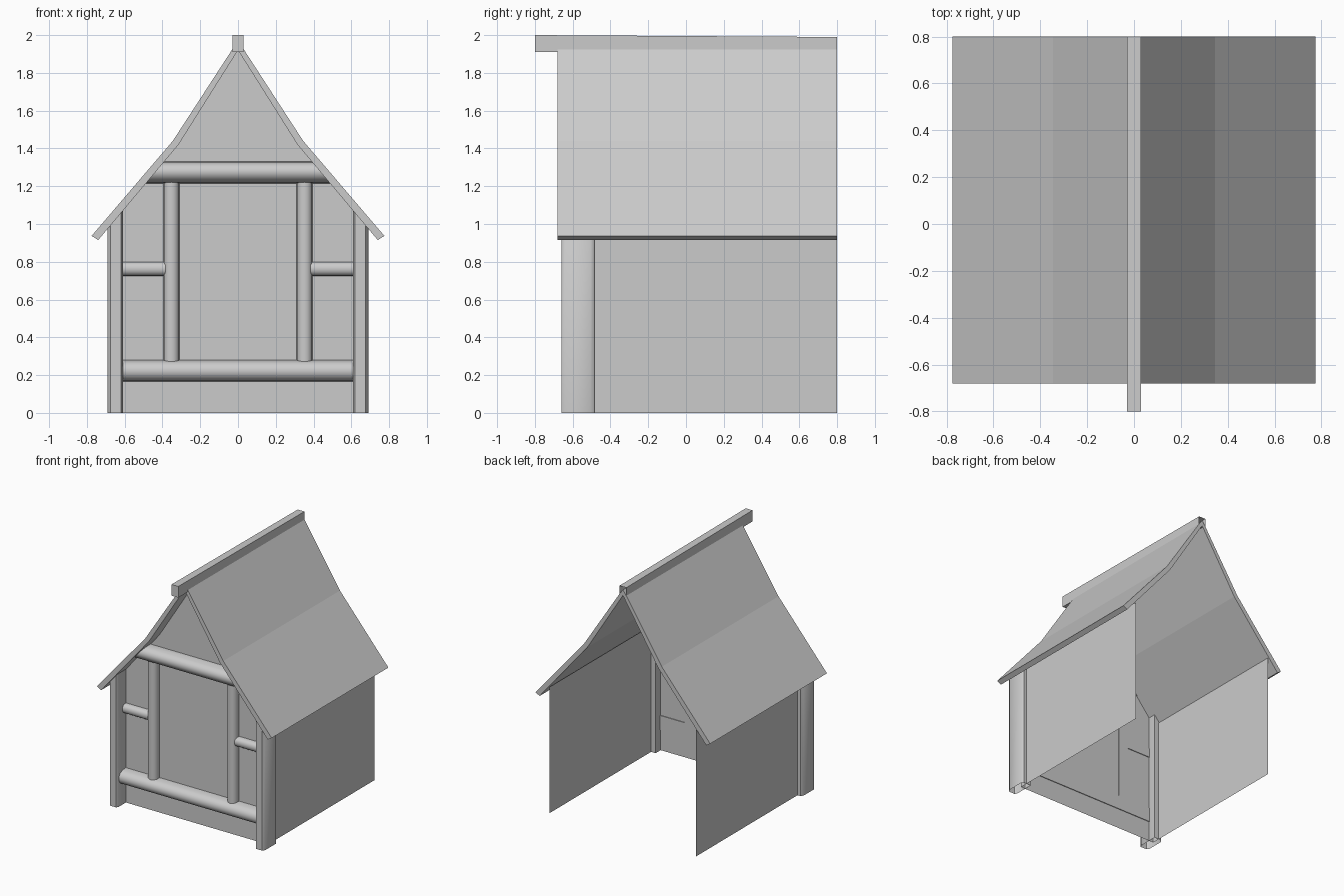
import bpy, bmesh, math

cube = bpy.data.objects.get("Cube")
if cube:
    bpy.data.objects.remove(cube, do_unlink=True)

grey = bpy.data.materials.new("plain_grey")
grey.use_nodes = True
grey.diffuse_color = (0.6, 0.6, 0.6, 1)
grey.node_tree.nodes["Principled BSDF"].inputs["Base Color"].default_value = (0.6, 0.6, 0.6, 1)

FRONT, BACK, WALL = -0.68, 0.8, -0.55
EAVE, BEND, APEX = (0.74, 0.915), (0.315, 1.42), (0.0, 1.92)   # underside of the roof


def underside(x):
    """Height of the roof underside at x."""
    x = abs(x)
    a, b = (APEX, BEND) if x < BEND[0] else (BEND, EAVE)
    return a[1] + (x - a[0]) / (b[0] - a[0]) * (b[1] - a[1])


def finish(name, bm, smooth=False):
    if len(bm.faces) > 1:
        bmesh.ops.recalc_face_normals(bm, faces=bm.faces)
    mesh = bpy.data.meshes.new(name)
    bm.to_mesh(mesh)
    bm.free()
    mesh.materials.append(grey)
    obj = bpy.data.objects.new(name, mesh)
    bpy.context.collection.objects.link(obj)
    if smooth:
        bpy.ops.object.select_all(action='DESELECT')
        obj.select_set(True)
        bpy.context.view_layer.objects.active = obj
        bpy.ops.object.shade_smooth_by_angle(angle=math.radians(50))
    return obj


def loft(name, rings, caps=(True, True), smooth=False):
    """Skin two matching rings of points, with optional end faces."""
    bm = bmesh.new()
    a, b = [[bm.verts.new(p) for p in ring] for ring in rings]
    for i in range(len(a)):
        j = (i + 1) % len(a)
        bm.faces.new((a[i], a[j], b[j], b[i]))
    for ring, cap in zip((a, b), caps):
        if cap:
            bm.faces.new(ring)
    return finish(name, bm, smooth)


def sheet(name, points):
    bm = bmesh.new()
    bm.faces.new([bm.verts.new(p) for p in points])
    return finish(name, bm)


def bulge(low, high, depth, n=8):
    """Half-round section: (position across, y) pairs, starting just behind the wall."""
    mid, half = (low + high) / 2, (high - low) / 2
    pts = []
    for i in range(n + 1):
        t = math.pi * i / n
        pts.append((mid - half * math.cos(t), WALL - depth * math.sin(t) ** 0.7))
    return [(low, WALL + 0.006)] + pts + [(high, WALL + 0.006)]


def beam(name, x0, x1, z0, z1, depth, under_roof=False):
    """Horizontal timber on the front wall, optionally cut along the roof slope."""
    section = bulge(z0, z1, depth)
    slope = (EAVE[0] - BEND[0]) / (BEND[1] - EAVE[1])
    cut = [(BEND[1] - z) * slope + BEND[0] if under_roof else None for z, y in section]
    rings = [[((-c if k == 0 else c) if under_roof else x, y, z)
              for (z, y), c in zip(section, cut)] for k, x in enumerate((x0, x1))]
    loft(name, rings, smooth=True)


# Shell: two side walls and a gabled front wall, open at the back
for side, label in ((1, "left"), (-1, "right")):
    x = side * 0.65
    wall = [(x, WALL, 0), (x, BACK, 0), (x, BACK, 1.012), (x, WALL, 1.012)]
    sheet(label + "_side_wall", wall if side > 0 else wall[::-1])
sheet("front_wall", [(-0.65, WALL, 0), (0.65, WALL, 0), (0.65, WALL, underside(0.65)),
                     (BEND[0], WALL, BEND[1]), (0, WALL, APEX[1]),
                     (-BEND[0], WALL, BEND[1]), (-0.65, WALL, underside(0.65))])

for side, label in ((1, "left"), (-1, "right")):
    # Corner post, topped along the roof slope, with chamfered outer corners
    plan = [(0.61, -0.645), (0.62, -0.66), (0.675, -0.66), (0.69, -0.64),
            (0.69, -0.505), (0.675, -0.485), (0.61, -0.485)]
    loft(label + "_corner_post",
         [[(side * x, y, 0) for x, y in plan],
          [(side * x, y, underside(x)) for x, y in plan]],
         caps=(False, True), smooth=True)

    # Upright beside the opening
    plan = bulge(0.31, 0.395, 0.055)
    loft(label + "_upright", [[(side * x, y, z) for x, y in plan] for z in (0.26, 1.24)], smooth=True)

    # Short rail between upright and corner post
    ends = sorted((side * 0.385, side * 0.615))
    beam(label + "_short_rail", *ends, 0.725, 0.8, 0.045)

    # Roof slope: bent slab
    under = [APEX, BEND, EAVE]
    over = [(0.775, 0.937), (0.345, 1.44), (0.03, 1.925), (0, 1.965)]
    loft(label + "_roof_slope",
         [[(side * x, y, z) for x, z in under + over] for y in (FRONT, BACK)])

# Long front beams
beam("bottom_beam", -0.61, 0.61, 0.165, 0.28, 0.09)
beam("top_beam", -1, 1, 1.215, 1.33, 0.1, under_roof=True)

# Ridge cap, slightly lower at the back, open behind
loft("ridge_cap",
     [[(-0.03, y, 1.91), (0.03, y, 1.91), (0.03, y, top), (-0.03, y, top)]
      for y, top in ((-0.8, 2.0), (BACK, 1.99))], caps=(True, False))
